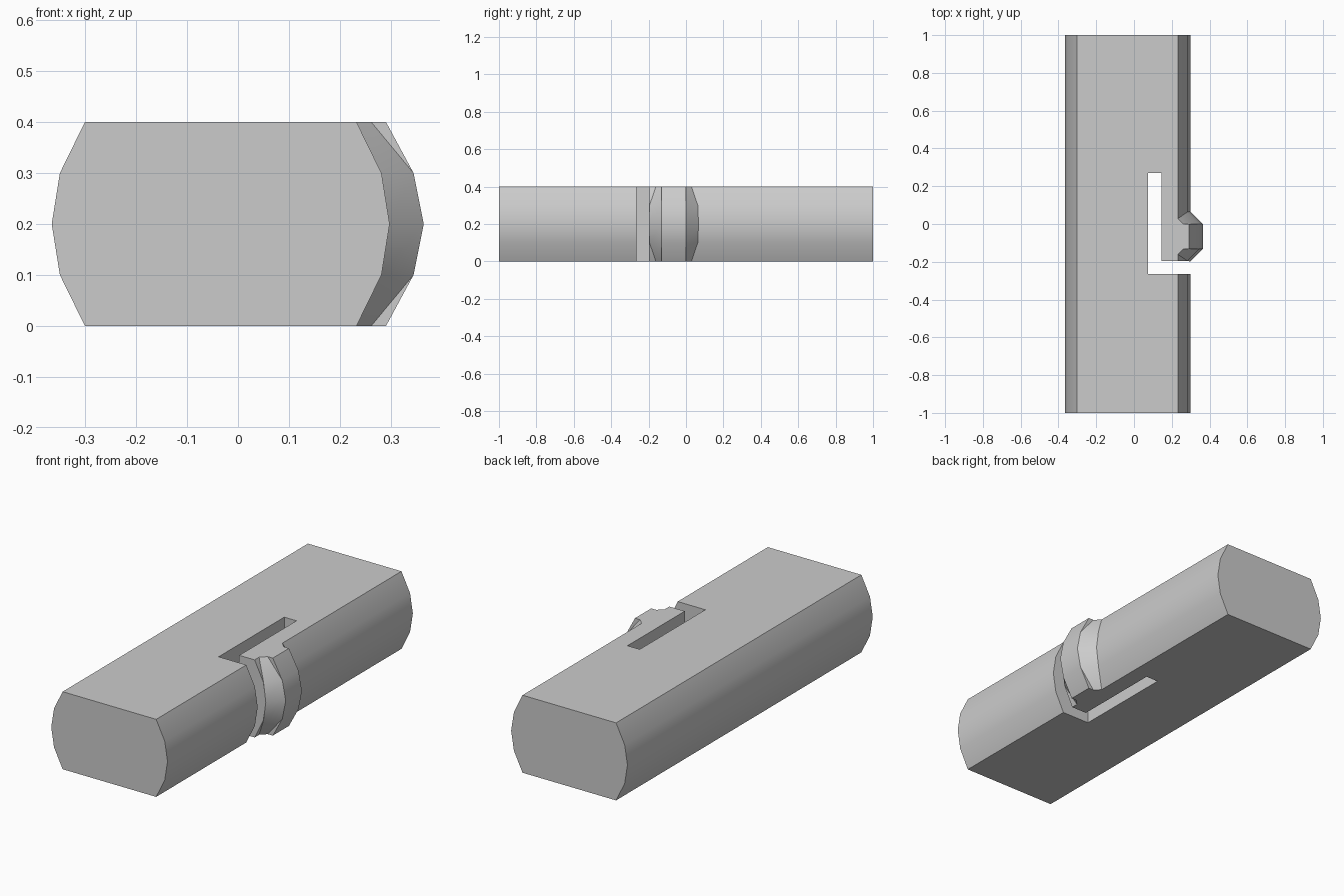
import bpy, bmesh
from mathutils import Vector

cube = bpy.data.objects.get("Cube")
if cube:
    bpy.data.objects.remove(cube)

grey = bpy.data.materials.new("plain_grey")
grey.use_nodes = True
colour = (0.6, 0.6, 0.6, 1)
grey.diffuse_color = colour
grey.node_tree.nodes["Principled BSDF"].inputs["Base Color"].default_value = colour


def finish(bm, name):
    bmesh.ops.remove_doubles(bm, verts=bm.verts, dist=0.0005)
    bmesh.ops.recalc_face_normals(bm, faces=bm.faces)
    mesh = bpy.data.meshes.new(name)
    bm.to_mesh(mesh)
    bm.free()
    obj = bpy.data.objects.new(name, mesh)
    bpy.context.collection.objects.link(obj)
    mesh.materials.append(grey)
    return obj


def prism(name, points, offset):
    """Extrude a closed outline along the offset vector."""
    bm = bmesh.new()
    face = bm.faces.new([bm.verts.new(p) for p in points])
    moved = bmesh.ops.extrude_face_region(bm, geom=[face])["geom"]
    verts = [v for v in moved if isinstance(v, bmesh.types.BMVert)]
    bmesh.ops.translate(bm, verts=verts, vec=Vector(offset))
    return finish(bm, name)


def smooth(obj):
    bpy.ops.object.select_all(action="DESELECT")
    obj.select_set(True)
    bpy.context.view_layer.objects.active = obj
    bpy.ops.object.shade_smooth_by_angle(angle=0.52)


# Main bar: flat top and bottom with faceted round sides
heights = [0, 0.1, 0.2, 0.3, 0.4]
side = [0.233, 0.282, 0.298, 0.282, 0.233]
middle = -0.034
outline = [(x, -1, z) for x, z in zip(side, heights)]
outline += [(2 * middle - x, -1, z) for x, _, z in reversed(outline)]
bar = prism("latch_bar", outline, (0, 2, 0))

# L-shaped slot that frees the spring arm
slot = [(0.075, -0.265), (0.5, -0.265), (0.5, -0.197),
        (0.145, -0.197), (0.145, 0.27), (0.075, 0.27)]
cutter = prism("slot_cutter", [(x, y, -0.1) for x, y in slot], (0, 0, 0.6))
cutter.hide_render = True
cutter.hide_viewport = True
cut = bar.modifiers.new("slot", "BOOLEAN")
cut.operation = "DIFFERENCE"
cut.solver = "EXACT"
cut.object = cutter
bpy.context.view_layer.objects.active = bar
bpy.ops.object.modifier_apply(modifier=cut.name)
bpy.data.objects.remove(cutter)
smooth(bar)

# Catch on the arm: raised rim with a ramp at both ends
ramp = [0.262, 0.345, 0.365, 0.345, 0.262]
rim = [0.291, 0.345, 0.365, 0.345, 0.291]
front, back = -0.132, 0
run = [r - s for r, s in zip(ramp, side)]


def strip(xs, ys):
    return list(zip(xs, ys, heights))


strips = [
    strip(side, [front - r for r in run]),
    strip(ramp, [front] * 5),
    strip(rim, [front] * 5),
    strip(rim, [back] * 5),
    strip(ramp, [back] * 5),
    strip(side, [back + r for r in run]),
]
bm = bmesh.new()
rows = [[bm.verts.new(p) for p in row] for row in strips]
for a, b in zip(rows, rows[1:] + rows[:1]):
    for i in range(4):
        bm.faces.new((a[i], b[i], b[i + 1], a[i + 1]))
for end in (0, -1):
    bm.faces.new([row[end] for row in rows])
catch = finish(bm, "spring_catch")
smooth(catch)
